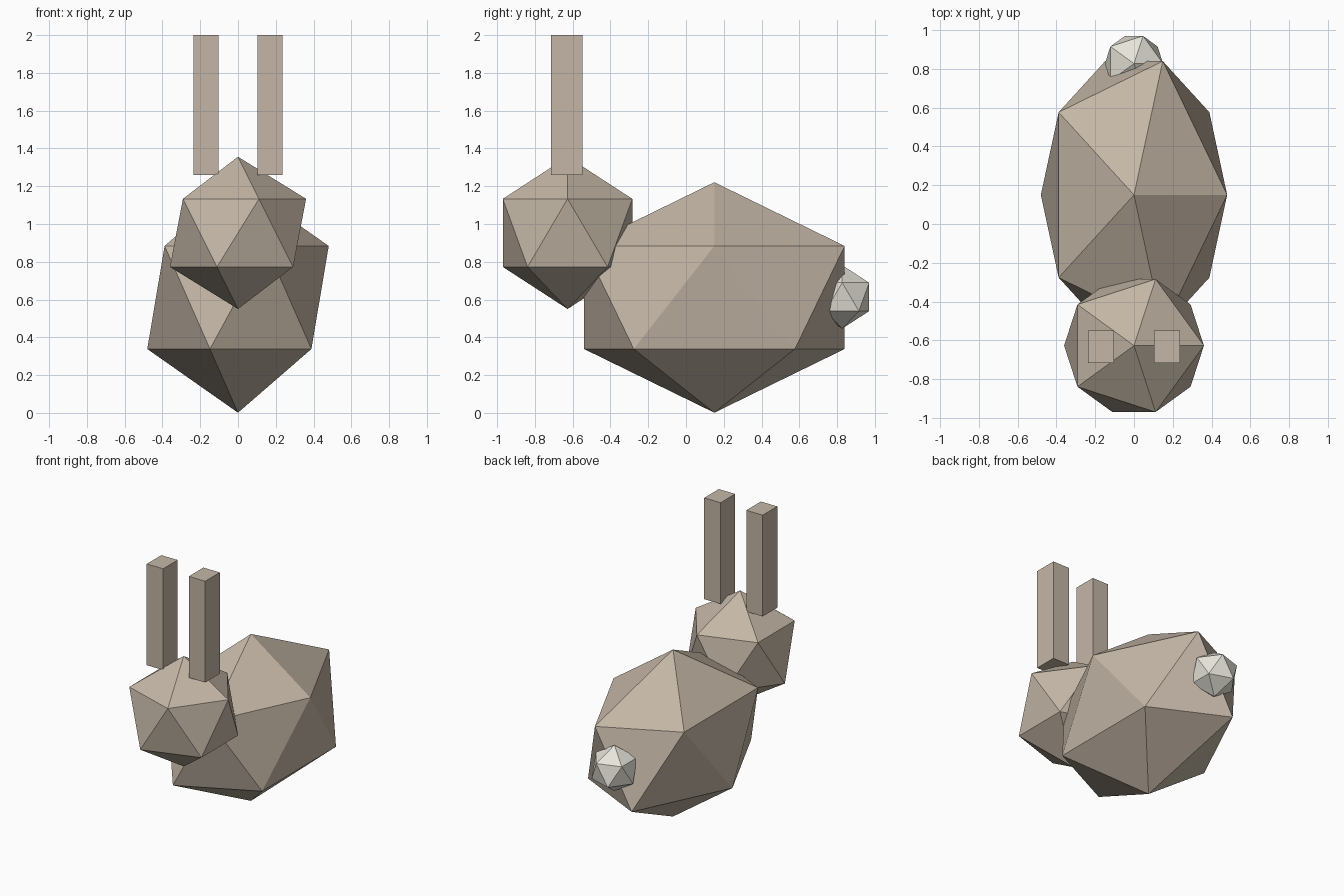
import bpy

if "Cube" in bpy.data.objects:
    bpy.data.objects.remove(bpy.data.objects["Cube"])


def material(name, rgb):
    m = bpy.data.materials.new(name)
    m.diffuse_color = (*rgb, 1)
    m.use_nodes = True
    m.node_tree.nodes["Principled BSDF"].inputs["Base Color"].default_value = m.diffuse_color
    return m


fur = material("fur", (0.55, 0.47, 0.38))
white = material("white_fur", (0.80, 0.78, 0.70))


def finish(name, scale, mat):
    ob = bpy.context.object
    ob.name = name
    ob.scale = scale
    ob.data.materials.append(mat)
    bpy.ops.object.transform_apply(location=False, rotation=False, scale=True)


def ball(name, loc, radii, mat):
    # Plain 20-sided faceted ball
    bpy.ops.mesh.primitive_ico_sphere_add(subdivisions=1, radius=1, location=loc)
    finish(name, radii, mat)


# Body, head and tail
ball("body", (0, 0.15, 0.611), (0.537, 0.811, 0.610), fur)
ball("head", (0, -0.627, 0.953), (0.403, 0.403, 0.403), fur)
ball("tail", (0, 0.827, 0.614), (0.168, 0.168, 0.168), white)

# Upright ears
for side, x in (("left", 0.17), ("right", -0.17)):
    bpy.ops.mesh.primitive_cube_add(size=1, location=(x, -0.632, 1.63))
    finish(side + "_ear", (0.133, 0.168, 0.74), fur)
